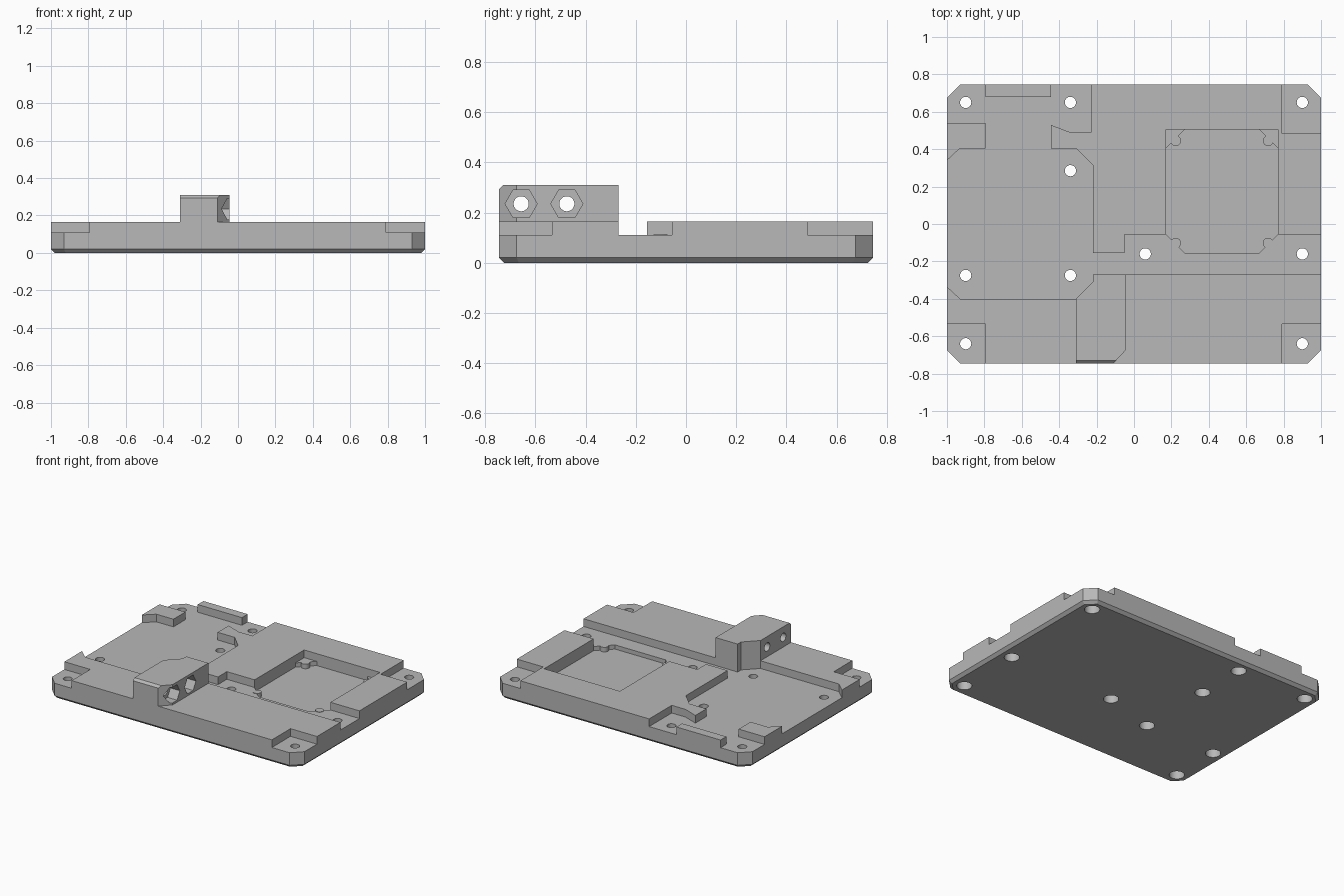
import bpy, bmesh, math
from mathutils import Matrix

old = bpy.data.objects.get("Cube")
if old:
    bpy.data.objects.remove(old, do_unlink=True)

grey = bpy.data.materials.new("plain_grey")
grey.use_nodes = True
grey.diffuse_color = (0.48, 0.48, 0.48, 1)
grey.node_tree.nodes["Principled BSDF"].inputs["Base Color"].default_value = grey.diffuse_color

W, D = 1.0, 0.745                    # half width and half depth
FLOOR, DECK, TOP = 0.11, 0.165, 0.31  # main heights


def finish(name, bm):
    bmesh.ops.recalc_face_normals(bm, faces=bm.faces)
    mesh = bpy.data.meshes.new(name)
    bm.to_mesh(mesh)
    bm.free()
    mesh.materials.append(grey)
    ob = bpy.data.objects.new(name, mesh)
    bpy.context.collection.objects.link(ob)
    return ob


def prism(name, outline, z0, z1, bevel_rule=None, width=0):
    bm = bmesh.new()
    face = bm.faces.new([bm.verts.new((x, y, z0)) for x, y in outline])
    res = bmesh.ops.extrude_face_region(bm, geom=[face])
    for v in res["geom"]:
        if isinstance(v, bmesh.types.BMVert):
            v.co.z = z1
    if bevel_rule:
        edges = [e for e in bm.edges if all(bevel_rule(v.co) for v in e.verts)]
        bmesh.ops.bevel(bm, geom=edges, offset=width, segments=1, affect='EDGES')
    return finish(name, bm)


def cylinders(name, spots, radius, depth, sides=32, turn=Matrix()):
    """Equal cylinders centred on the given spots."""
    bm = bmesh.new()
    for p in spots:
        bmesh.ops.create_cone(bm, cap_ends=True, segments=sides, radius1=radius,
                              radius2=radius, depth=depth,
                              matrix=Matrix.Translation(p) @ turn)
    return finish(name, bm)


def cut(ob, cutter):
    cutter.hide_render = True
    mod = ob.modifiers.new("cut", 'BOOLEAN')
    mod.operation, mod.solver, mod.object = 'DIFFERENCE', 'EXACT', cutter
    bpy.context.view_layer.objects.active = ob
    bpy.ops.object.modifier_apply(modifier=mod.name)
    bpy.data.objects.remove(cutter, do_unlink=True)


def octagon(x0, x1, y0, y1, c):
    return [(x0 + c, y0), (x1 - c, y0), (x1, y0 + c), (x1, y1 - c),
            (x1 - c, y1), (x0 + c, y1), (x0, y1 - c), (x0, y0 + c)]


# Base plate with clipped corners and a chamfered underside
plate = prism("base_plate", octagon(-W, W, -D, D, 0.07), 0, FLOOR,
              lambda co: co.z < 0.001, 0.02)

# Sunken pocket
PX0, PX1, PY0, PY1 = 0.17, 0.77, -0.155, 0.505
cut(plate, prism("pocket_cutter", octagon(PX0, PX1, PY0, PY1, 0.1), 0.08, 0.3))

# Screw holes, counterbored from below
holes = [(x, y) for x in (-0.9, 0.9) for y in (-0.64, 0.65)]
holes += [(-0.34, 0.65), (-0.34, 0.285), (-0.34, -0.275), (-0.9, -0.275),
          (0.06, -0.16), (0.9, -0.16)]
cut(plate, cylinders("bore_cutter", [(x, y, 0.1) for x, y in holes], 0.03, 0.4))
cut(plate, cylinders("counterbore_cutter", [(x, y, 0) for x, y in holes], 0.05, 0.12))

# Round bosses in the pocket corners
cylinders("pocket_bosses",
          [(x, y, 0.096) for x in (PX0 + 0.053, PX1 - 0.053)
           for y in (PY0 + 0.053, PY1 - 0.06)], 0.028, 0.034)

# Raised front deck
prism("front_deck", [
    (-0.795, -D), (0.79, -D), (0.79, -0.535), (W, -0.535), (W, -0.27),
    (-0.22, -0.27), (-0.22, -0.31), (-0.31, -0.4), (-0.93, -0.4),
    (-W, -0.335), (-W, -0.535), (-0.795, -0.535)], FLOOR, DECK)

# Raised back deck wrapped round the pocket
prism("back_deck", [
    (-0.22, -0.155), (-0.05, -0.155), (-0.05, -0.055), (PX0, -0.055),
    (PX0, PY1), (PX1, PY1), (PX1, -0.055), (W, -0.055), (W, 0.485),
    (0.79, 0.485), (0.79, D), (-0.23, D), (-0.23, 0.49), (-0.34, 0.49),
    (-0.445, 0.53), (-0.445, 0.405), (-0.31, 0.405), (-0.22, 0.315)], FLOOR, DECK)

# Small raised pieces on the rim
prism("side_stop", [(-W, 0.54), (-W, 0.34), (-0.93, 0.405), (-0.795, 0.405),
                    (-0.795, 0.54)], FLOOR, DECK)
prism("back_stop", [(-0.795, 0.68), (-0.445, 0.68), (-0.445, D), (-0.795, D)],
      FLOOR, DECK)

# Mounting block with two bolt holes and hexagonal nut pockets
block = prism("mounting_block", [
    (-0.31, -D), (-0.11, -D), (-0.045, -0.675), (-0.045, -0.27),
    (-0.22, -0.27), (-0.22, -0.31), (-0.31, -0.4)], DECK, TOP,
    lambda co: co.y < -D + 0.001 and co.z > TOP - 0.001, 0.016)
sideways = Matrix.Rotation(math.pi / 2, 4, 'Y')
points_level = sideways @ Matrix.Rotation(math.pi / 2, 4, 'Z')
bolts = (-0.657, -0.475)
cut(block, cylinders("bolt_cutter", [(-0.2, y, 0.235) for y in bolts],
                     0.03, 0.6, 32, sideways))
# pocket hexagons have a corner pointing to the front
probe = points_level.to_3x3() @ Matrix.Rotation(0, 3, 'Z')
nuts = cylinders("nut_cutter", [(-0.02, y, 0.235) for y in bolts],
                 0.064, 0.2, 6, points_level)
highest = max(v.co.z for v in nuts.data.vertices) - 0.235
if highest > 0.06:                   # flats must lie on top
    for v in nuts.data.vertices:
        y = min(bolts, key=lambda b: abs(b - v.co.y))
        dy, dz = v.co.y - y, v.co.z - 0.235
        v.co.y, v.co.z = y + dz, 0.235 - dy
cut(block, nuts)

# Smooth the round walls and keep edges sharp
bpy.ops.object.select_all(action='DESELECT')
for ob in bpy.context.collection.objects:
    if ob.type == 'MESH':
        ob.select_set(True)
        bpy.context.view_layer.objects.active = ob
bpy.ops.object.shade_smooth_by_angle(angle=math.radians(25))
